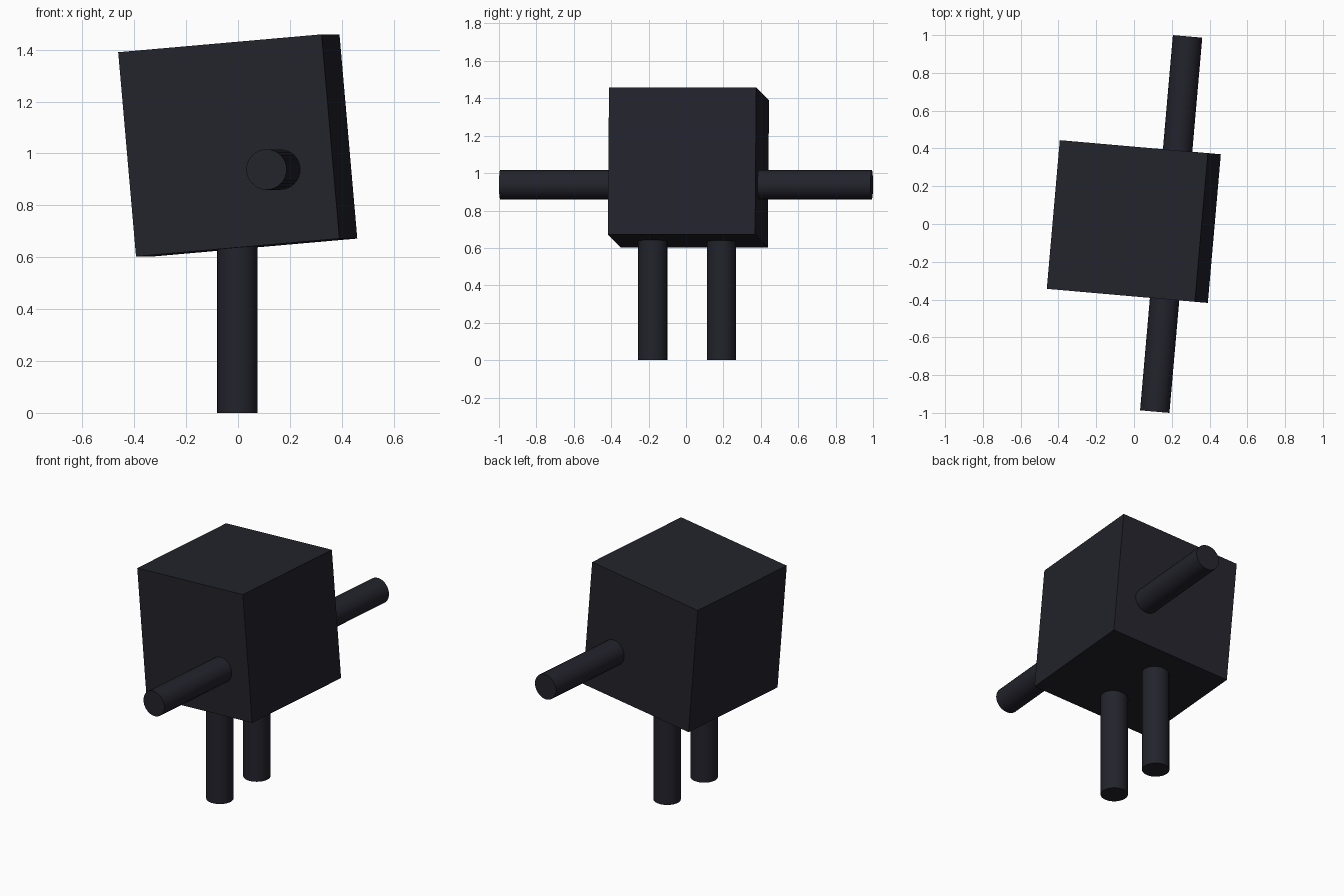
import bpy, math
from mathutils import Vector, Matrix

if "Cube" in bpy.data.objects:
    bpy.data.objects.remove(bpy.data.objects["Cube"])

mat = bpy.data.materials.new("dark charcoal")
mat.diffuse_color = (0.0165, 0.0165, 0.025, 1)
mat.use_nodes = True
mat.node_tree.nodes["Principled BSDF"].inputs["Base Color"].default_value = mat.diffuse_color

R = 0.078                      # limb radius
YAW = math.radians(-5)
turn = Matrix.Rotation(YAW, 4, 'Z')


def finish(name, smooth=False):
    ob = bpy.context.object
    ob.name = name
    ob.data.materials.append(mat)
    if smooth:
        bpy.ops.object.shade_smooth_by_angle(angle=math.radians(40))
    return ob


def rod(name, a, b):
    """Capped cylinder from point a to point b."""
    a, b = Vector(a), Vector(b)
    d = b - a
    bpy.ops.mesh.primitive_cylinder_add(
        vertices=32, radius=R, depth=d.length, location=(a + b) / 2,
        rotation=d.to_track_quat('Z', 'Y').to_euler())
    finish(name, True)


# Cube body, tilted and turned by five degrees
bpy.ops.mesh.primitive_cube_add(size=0.79)
body = finish("body")
body.matrix_world = (Matrix.Translation((-0.001, 0.013, 1.031)) @ turn
                     @ Matrix.Rotation(YAW, 4, 'Y'))

# Arms on one turned axis, legs straight down
arm_centre = Vector((0.197, 0.003, 0.938))
for side, word in ((-1, "front"), (1, "back")):
    out = turn @ Vector((0, side, 0))
    tip = 0.997 - side * 0.003
    rod(word + "_arm", arm_centre + out * 0.34, arm_centre + out * tip)
    y = 0.006 + side * 0.184
    rod(word + "_leg", (-0.002, y, 0), (-0.002, y, 0.68))
